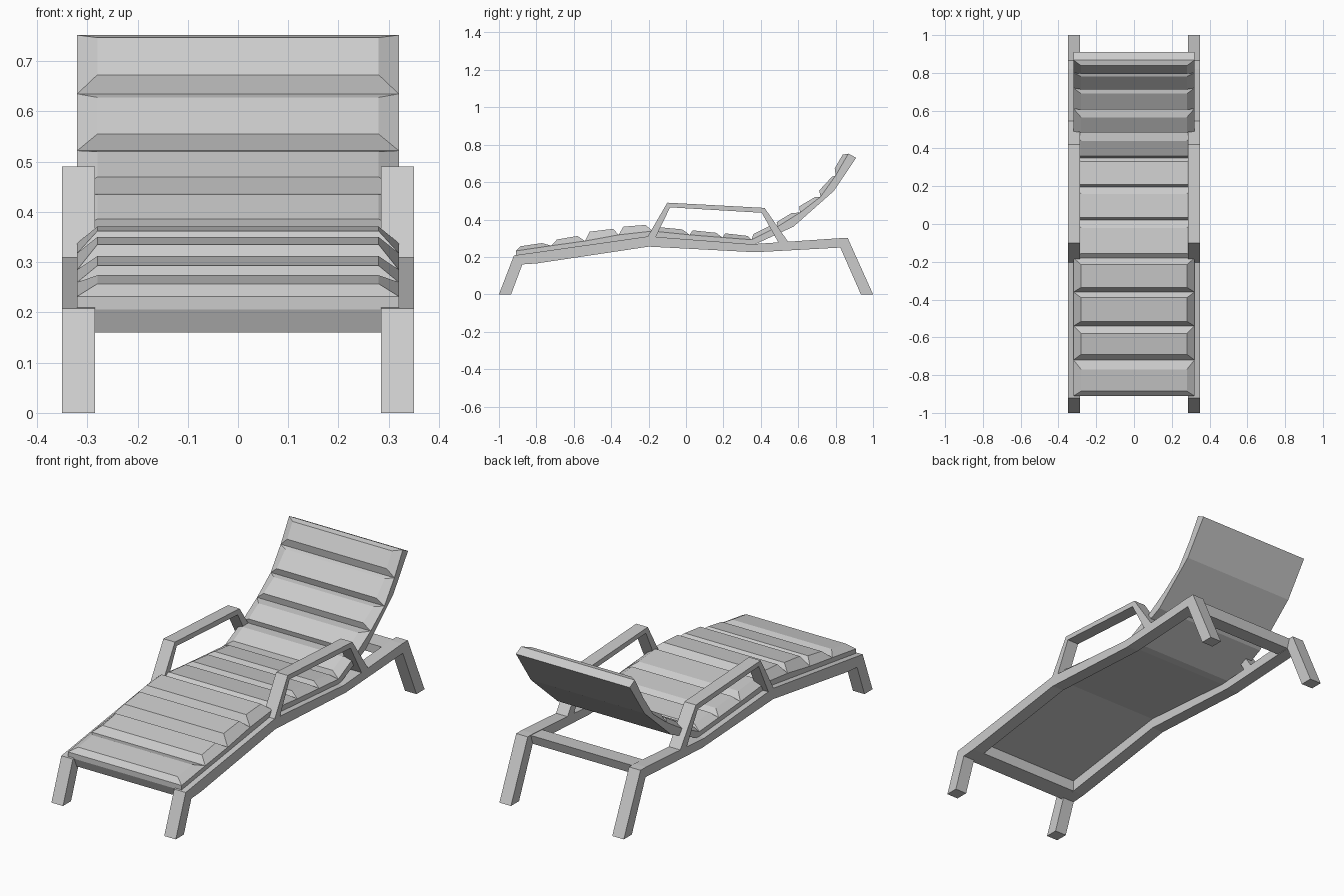
import bpy


def make(name, verts, faces):
    mesh = bpy.data.meshes.new(name)
    mesh.from_pydata(verts, [], faces)
    obj = bpy.data.objects.new(name, mesh)
    bpy.context.collection.objects.link(obj)
    # consistent outward normals
    import bmesh
    bm = bmesh.new()
    bm.from_mesh(mesh)
    bmesh.ops.recalc_face_normals(bm, faces=bm.faces)
    bm.to_mesh(mesh)
    bm.free()
    return obj


def extrude(name, profile, x0, x1):
    """Extrude a (y, z) outline from x0 to x1."""
    n = len(profile)
    verts = [(x, y, z) for x in (x0, x1) for y, z in profile]
    faces = [tuple(range(n)), tuple(range(n, 2 * n))]
    faces += [(i, (i + 1) % n, n + (i + 1) % n, n + i) for i in range(n)]
    return make(name, verts, faces)


def pad(name, a, b, c, d):
    """Cushion rib: wide at its base (a, d), inset along its top (b, c)."""
    half = (0.32, 0.28, 0.28, 0.32)
    verts = [(s * w, y, z) for s in (-1, 1) for w, (y, z) in zip(half, (a, b, c, d))]
    faces = [(0, 1, 2, 3), (4, 5, 6, 7)]
    faces += [(i, (i + 1) % 4, 4 + (i + 1) % 4, 4 + i) for i in range(4)]
    return make(name, verts, faces)


# Side frames: rail with both legs, and armrest hoop
rail = [(-1, 0), (-0.92, 0.208), (-0.2, 0.31), (0.35, 0.268), (0.82, 0.3), (0.865, 0.3),
        (1, 0), (0.935, 0), (0.825, 0.25), (0.37, 0.225), (-0.2, 0.255),
        (-0.8, 0.165), (-0.875, 0.16), (-0.935, 0)]
arm = [(-0.21, 0.3), (-0.1, 0.49), (0.42, 0.462), (0.55, 0.275), (0.495, 0.275),
       (0.405, 0.436), (-0.085, 0.465), (-0.165, 0.3)]
for side, s in (("left", -1), ("right", 1)):
    extrude(side + "_rail_and_legs", rail, s * 0.285, s * 0.35)
    extrude(side + "_armrest", arm, s * 0.285, s * 0.35)

# Cross bars joining the rails
extrude("front_crossbar", [(-0.89, 0.16), (-0.8, 0.165), (-0.8, 0.222), (-0.91, 0.207)], -0.29, 0.29)
extrude("rear_crossbar", [(0.75, 0.25), (0.825, 0.25), (0.84, 0.298), (0.75, 0.293)], -0.29, 0.29)

# Valleys between the cushion ribs
valleys = [(-0.91, 0.232), (-0.72, 0.26), (-0.54, 0.285), (-0.36, 0.318), (-0.18, 0.338),
           (0.02, 0.318), (0.195, 0.304), (0.35, 0.292), (0.49, 0.362), (0.61, 0.437),
           (0.72, 0.522), (0.80, 0.635), (0.868, 0.752)]
underside = [(0.91, 0.73), (0.79, 0.552), (0.575, 0.362), (0.37, 0.268), (0.33, 0.266),
             (-0.2, 0.306), (-0.91, 0.206)]
extrude("mattress_base", valleys + underside, -0.32, 0.32)

# Rib crests, two points per rib
crests = [((-0.885, 0.257), (-0.77, 0.274)), ((-0.69, 0.293), (-0.58, 0.312)),
          ((-0.515, 0.335), (-0.39, 0.350)), ((-0.335, 0.362), (-0.215, 0.371)),
          ((-0.155, 0.360), (-0.02, 0.347)), ((0.035, 0.342), (0.16, 0.329)),
          ((0.21, 0.326), (0.33, 0.312)), ((0.36, 0.322), (0.44, 0.362)),
          ((0.485, 0.386), (0.565, 0.435)), ((0.605, 0.470), (0.69, 0.52)),
          ((0.712, 0.555), (0.78, 0.628)), ((0.795, 0.673), (0.838, 0.747))]
for i, (b, c) in enumerate(crests):
    pad("cushion_rib_%d" % (i + 1), valleys[i], b, c, valleys[i + 1])
